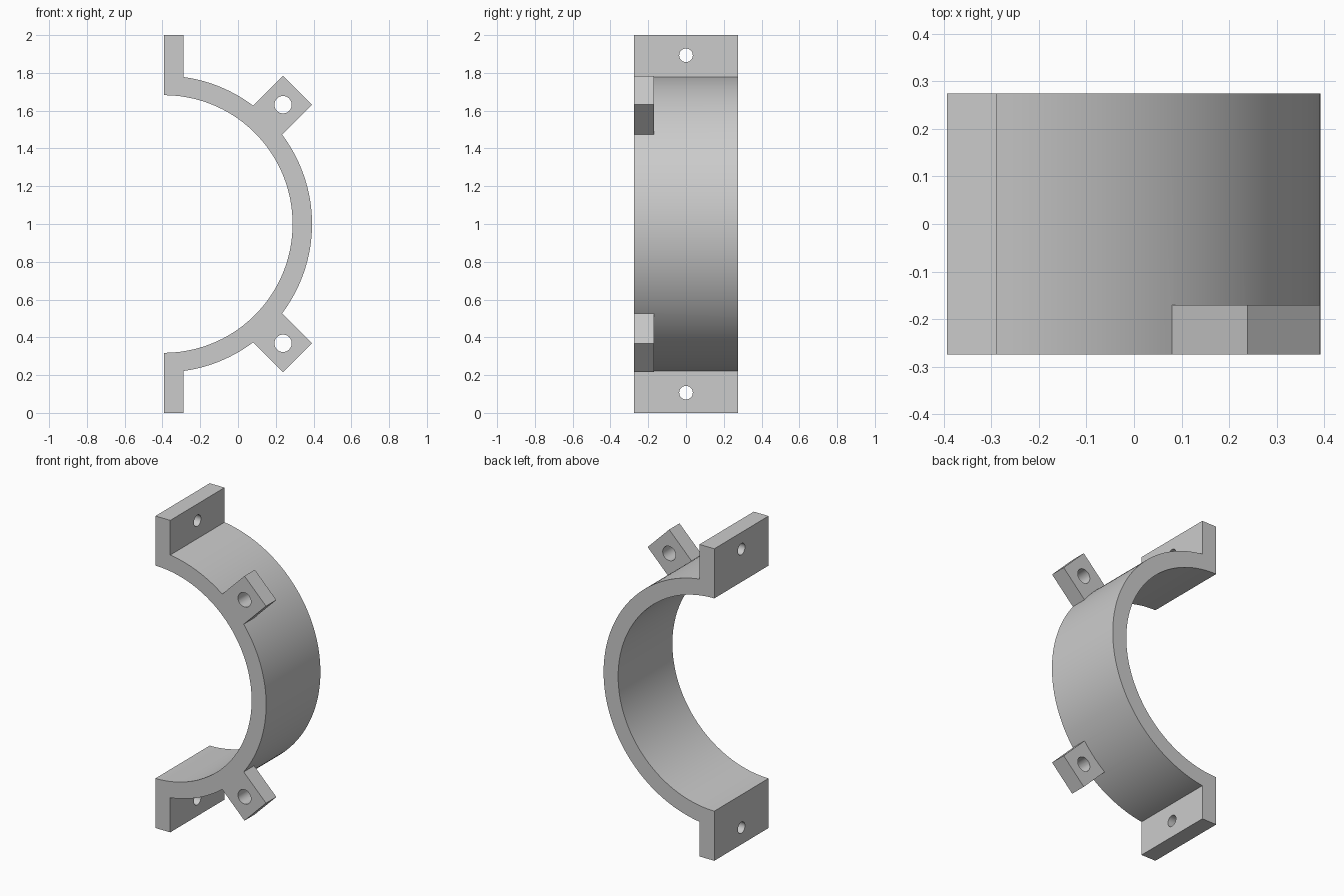
import bpy, bmesh, math
from mathutils import Matrix, Vector

cube = bpy.data.objects.get("Cube")
if cube:
    bpy.data.objects.remove(cube, do_unlink=True)

AXIS = Vector((-0.393, 0, 1))     # centre of the half ring
R_IN, R_OUT = 0.682, 0.785
THICK, DEPTH = 0.105, 0.55
SEGMENTS = 72

grey = bpy.data.materials.new("light_grey")
grey.use_nodes = True
colour = (0.6, 0.6, 0.6, 1)
grey.diffuse_color = colour
grey.node_tree.nodes["Principled BSDF"].inputs["Base Color"].default_value = colour


def make_object(name, bm):
    bmesh.ops.recalc_face_normals(bm, faces=bm.faces)
    mesh = bpy.data.meshes.new(name)
    bm.to_mesh(mesh)
    bm.free()
    mesh.materials.append(grey)
    obj = bpy.data.objects.new(name, mesh)
    bpy.context.collection.objects.link(obj)
    return obj


def extrude_profile(name, points, y0, y1):
    """Extrude an outline of (x, z) points, relative to the ring axis, along y."""
    bm = bmesh.new()
    face = bm.faces.new([bm.verts.new(AXIS + Vector((x, y0, z))) for x, z in points])
    out = bmesh.ops.extrude_face_region(bm, geom=[face])
    moved = [v for v in out["geom"] if isinstance(v, bmesh.types.BMVert)]
    bmesh.ops.translate(bm, verts=moved, vec=(0, y1 - y0, 0))
    return make_object(name, bm)


def make_drill(name, centre, radius, rotation):
    bm = bmesh.new()
    bmesh.ops.create_cone(bm, cap_ends=True, segments=32, radius1=radius, radius2=radius,
                          depth=0.4, matrix=Matrix.Translation(centre) @ rotation)
    return make_object(name, bm)


def combine(target, tool, operation):
    mod = target.modifiers.new(operation.lower(), "BOOLEAN")
    mod.operation, mod.object, mod.solver = operation, tool, "EXACT"
    bpy.context.view_layer.objects.active = target
    bpy.ops.object.modifier_apply(modifier=mod.name)
    bpy.data.objects.remove(tool, do_unlink=True)


# Half ring with a bolt flange at each end, as one outline
a_max = math.acos(THICK / R_OUT)
outer = [(R_OUT * math.cos(a), R_OUT * math.sin(a))
         for a in (a_max - 2 * a_max * i / SEGMENTS for i in range(SEGMENTS + 1))]
inner = [(R_IN * math.cos(a), R_IN * math.sin(a))
         for a in (-math.pi / 2 + math.pi * i / SEGMENTS for i in range(SEGMENTS + 1))]
outline = [(0, 1), (THICK, 1)] + outer + [(THICK, -1), (0, -1)] + inner
clamp = extrude_profile("clamp_band", outline, -DEPTH / 2, DEPTH / 2)

# Square lugs on the front edge, each pointing outwards at 45 degrees
LUG_R, HALF = 0.893, 0.108
c = math.sqrt(0.5)
for side in (1, -1):
    corners = [(R_OUT - 0.06, -HALF), (LUG_R + HALF, -HALF),
               (LUG_R + HALF, HALF), (R_OUT - 0.06, HALF)]
    points = [((r - t) * c, side * (r + t) * c) for r, t in corners]
    combine(clamp, extrude_profile("lug", points, -DEPTH / 2, -0.17), "UNION")

# Bolt holes through the lugs and flanges
for side in (1, -1):
    lug_centre = AXIS + Vector((LUG_R * c, -0.22, side * LUG_R * c))
    combine(clamp, make_drill("lug_drill", lug_centre, 0.046,
                              Matrix.Rotation(math.pi / 2, 4, "X")), "DIFFERENCE")
    flange_centre = AXIS + Vector((THICK / 2, 0, side * 0.893))
    combine(clamp, make_drill("flange_drill", flange_centre, 0.036,
                              Matrix.Rotation(math.pi / 2, 4, "Y")), "DIFFERENCE")

# Smooth curves, crisp corners
bpy.ops.object.select_all(action="DESELECT")
clamp.select_set(True)
bpy.context.view_layer.objects.active = clamp
bpy.ops.object.shade_smooth_by_angle(angle=math.radians(30))
